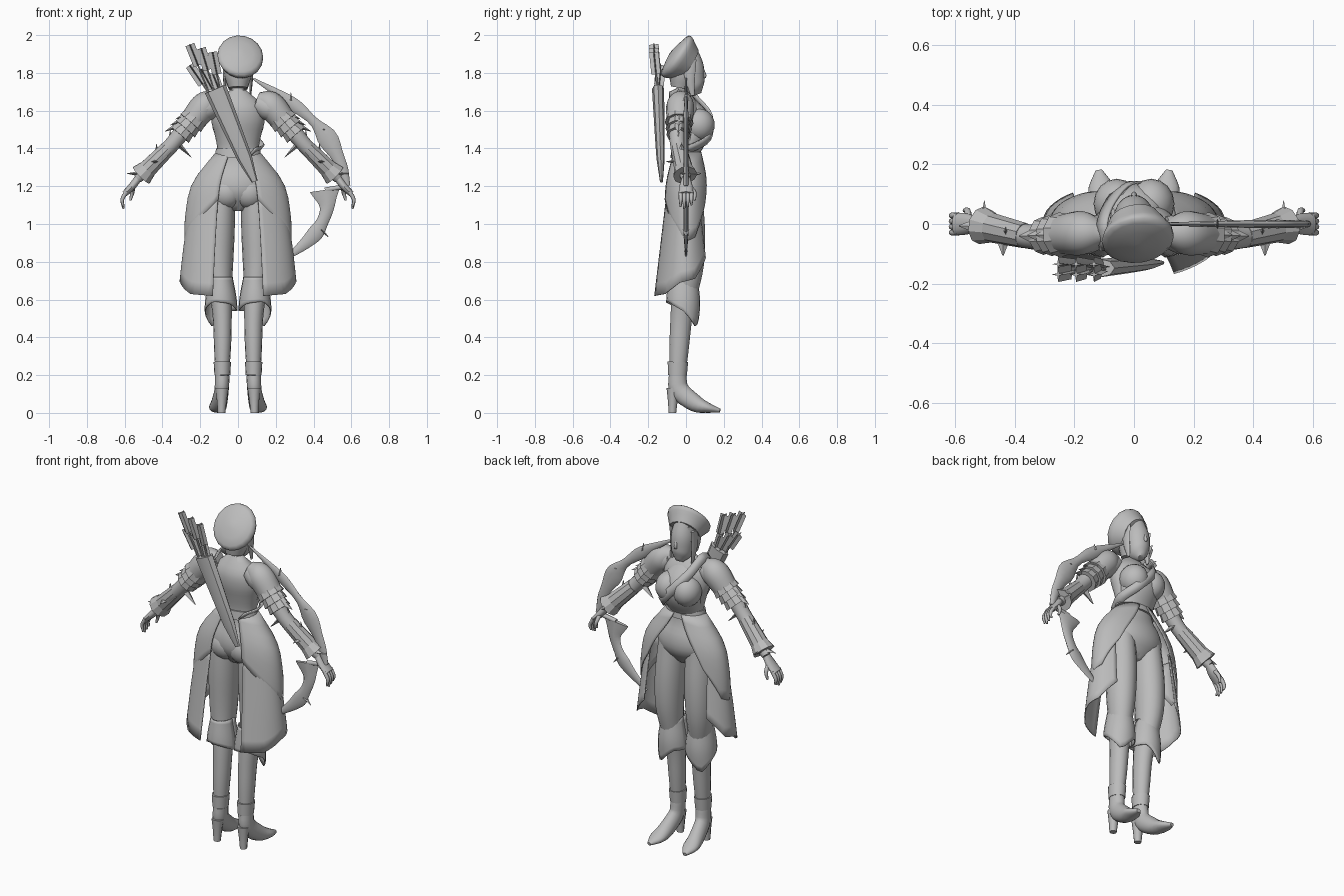
import bpy
import math
from mathutils import Vector

old = bpy.data.objects.get("Cube")
if old:
    bpy.data.objects.remove(old, do_unlink=True)

grey = bpy.data.materials.new("plain grey")
grey.use_nodes = True
grey.diffuse_color = (.5, .5, .5, 1)
grey.node_tree.nodes["Principled BSDF"].inputs["Base Color"].default_value = grey.diffuse_color

X = Vector((1, 0, 0))
Y = Vector((0, 1, 0))
Z = Vector((0, 0, 1))


def finish(name, verts, faces, mirror=False, angle=50, thick=0):
    """Make an object, shade it, and add optional thickness and mirroring."""
    mesh = bpy.data.meshes.new(name)
    mesh.from_pydata([tuple(v) for v in verts], [], faces)
    mesh.materials.append(grey)
    obj = bpy.data.objects.new(name, mesh)
    bpy.context.collection.objects.link(obj)
    bpy.ops.object.select_all(action='DESELECT')
    obj.select_set(True)
    bpy.context.view_layer.objects.active = obj
    bpy.ops.object.mode_set(mode='EDIT')
    bpy.ops.mesh.select_all(action='SELECT')
    bpy.ops.mesh.normals_make_consistent(inside=False)
    bpy.ops.object.mode_set(mode='OBJECT')
    bpy.ops.object.shade_smooth_by_angle(angle=math.radians(angle))
    if thick:
        obj.modifiers.new("thickness", 'SOLIDIFY').thickness = thick
    if mirror:
        obj.modifiers.new("mirror", 'MIRROR').use_mirror_merge = False


def curve(keys, t, straight=False):
    """Point at t on a smooth (or straight-sided) line through evenly spaced keys."""
    if len(keys) == 1:
        return keys[0]
    padded = [keys[0] * 2 - keys[1], *keys, keys[-1] * 2 - keys[-2]]
    i = min(int(t * (len(keys) - 1)), len(keys) - 2)
    s = t * (len(keys) - 1) - i
    a, b, c, d = padded[i:i + 4]
    if straight:
        return b + (c - b) * s
    return b + ((c - a) + ((a * 2 - b * 5 + c * 4 - d) + ((b - c) * 3 + d - a) * s) * s) * s / 2


def grid_faces(rows, columns, closed=False):
    wrap = columns if closed else columns - 1
    return [[i * columns + k, i * columns + (k + 1) % columns,
             (i + 1) * columns + (k + 1) % columns, (i + 1) * columns + k]
            for i in range(rows - 1) for k in range(wrap)]


def tube(name, path, radii, across=None, flat=1, ref=X, sides=16, steps=14, mirror=False, angle=50):
    """Closed loft on a path: radii lie along ref, across (or flat * radii) beside it."""
    path = [Vector(p) for p in path]
    centres = [curve(path, i / steps) for i in range(steps + 1)]
    verts = []
    for i, centre in enumerate(centres):
        tangent = (centres[min(i + 1, steps)] - centres[max(i - 1, 0)]).normalized()
        u = (ref - tangent * ref.dot(tangent)).normalized()
        v = tangent.cross(u)
        wide = curve(radii, i / steps)
        deep = curve(across, i / steps) if across else wide * flat
        for k in range(sides):
            a = math.tau * k / sides
            verts.append(centre + u * math.cos(a) * wide + v * math.sin(a) * deep)
    faces = grid_faces(steps + 1, sides, True)
    faces += [list(range(sides)), list(range(len(verts) - sides, len(verts)))]
    finish(name, verts, faces, mirror, angle)


def ball(name, centre, radius, flat=1, tall=1):
    """Mirrored pair of ellipsoids."""
    centre = Vector(centre)
    rings = [radius * max(math.sin(math.pi * i / 12), .05) for i in range(13)]
    heights = [centre - Z * radius * tall * math.cos(math.pi * i / 12) for i in range(13)]
    tube(name, heights, rings, flat=flat, steps=12, mirror=True)


def spike(name, base, tip, width, mirror=False):
    tube(name, [base, tip], [width, .002], flat=.5, ref=Y, sides=4, steps=1, mirror=mirror, angle=20)


def cloth(name, centre, top, low, radii, depths, hems, start, ends, thick=.006):
    """Mirrored pair of curved panels around a centre with a pointed hem."""
    columns, rows = 21, 9
    verts = []
    for i in range(columns):
        s = i / (columns - 1)
        for j in range(rows):
            t = j / (rows - 1)
            a = math.radians(start + (curve(ends, t) - start) * s)
            z = top + (curve(hems, s, True) - top) * t
            f = (top - z) / (top - low)
            verts.append((centre[0] + curve(radii, f) * math.cos(a),
                          centre[1] + curve(depths, f) * math.sin(a), z))
    finish(name, verts, grid_faces(columns, rows), True, 40, thick)


# Torso, bust and neck
tube("torso", [(0, 0, 1.07), (0, 0, 1.4), (0, -.02, 1.71)],
     [.06, .16, .165, .12, .11, .125, .142, .125, .04], flat=.62, sides=24, steps=24)
tube("bodice", [(0, .01, 1.66), (0, .05, 1.53), (0, .01, 1.39)], [.06, .115, .105], [.03, .085, .065], sides=24)
ball("bust", (.058, .068, 1.525), .078, flat=1.08, tall=1.1)
ball("buttocks", (.06, -.03, 1.165), .085, flat=.9)
tube("neck", [(0, -.02, 1.66), (0, .01, 1.76)], [.045, .035, .035])
tube("waist_belt", [(0, 0, 1.35), (0, 0, 1.4)], [.125, .116], flat=.66, sides=24, steps=1)

# Chest strap
strap_path = [Vector(p) for p in ((-.1, -.09, 1.68), (-.11, 0, 1.71), (-.08, .08, 1.64), (-.02, .14, 1.56),
                                  (.07, .13, 1.46), (.125, .03, 1.4), (.08, -.08, 1.38))]
strap_width = Vector((.016, 0, .02))
finish("chest_strap", [curve(strap_path, i / 24) + strap_width * side for i in range(25) for side in (-1, 1)],
       grid_faces(25, 2), thick=.008)

# Head, face and hair
tube("head", [(0, .06, 1.685), (0, .03, 1.76), (0, .01, 1.92)], [.02, .05, .062, .066, .045], flat=1.12, sides=20)
tube("nose", [(0, .085, 1.83), (0, .099, 1.785), (0, .088, 1.775)], [.005, .01, .007], sides=8, steps=6)
tube("lips", [(0, .081, 1.755), (0, .083, 1.73)], [.008, .018, .01], flat=.7, sides=10, steps=6)
ball("eyes", (.028, .079, 1.808), .013, flat=.55, tall=.4)
tube("hair", [(0, -.03, 1.72), (0, 0, 1.9)], [.05, .07, .075, .068])
tube("side_locks", [(.07, .02, 1.87), (.07, .02, 1.78), (.066, .035, 1.68)], [.009, .01, .004],
     [.035, .028, .01], sides=8, mirror=True)
tube("beret", [(0, .015, 1.845), (.012, -.045, 1.885), (.016, -.08, 1.91)], [.085, .105, .122, .105, .02],
     flat=1.08, sides=18, steps=8)

# Legs, boots and heels
hip, thigh, shin, ankle = (.09, 0, 1.2), (.1, .01, .8), (.083, -.025, .5), (.083, -.045, .2)
tube("legs", [hip, thigh, shin, ankle], [.07, .08, .075, .06, .05, .045, .036], flat=1.15, steps=20, mirror=True)
tube("boot_feet", [ankle, (.087, -.035, .12), (.1, .05, .05), (.11, .12, .026), (.118, .18, .012)],
     [.039, .038, .043, .044, .012], [.046, .052, .045, .026, .01], mirror=True)
tube("boot_heels", [(.085, -.068, .13), (.087, -.072, 0)], [.035, .026, .02], sides=8, steps=4, mirror=True)
tube("ankle_bands", [ankle, (.083, -.043, .27)], [.042, .046], flat=1.18, steps=1, mirror=True)
cloth("boot_cuffs", (.09, -.015), .72, .45, [.062, .085, .085], [.075, .09, .078],
      [.54, .58, .59, .54, .45, .54, .54], -180, [180])

# Hip guards and lower coat tails
cloth("hip_guards", (0, .005), 1.38, .9, [.118, .24, .278, .285], [.078, .12, .13, .13],
      [1.13, 1, .9, .93, 1.1], -67, [78, 48])
cloth("coat_tails", (0, -.005), 1.15, .62, [.25, .288, .318], [.11, .145, .18],
      [.62, .63, .69, .71, .82], -65, [42, 46])

# Arms and layered shoulder guards
shoulder, elbow, wrist = Vector((.15, -.03, 1.65)), Vector((.35, -.043, 1.42)), Vector((.53, 0, 1.24))
tube("arms", [(.1, -.025, 1.64), (.22, -.04, 1.58), elbow, wrist], [.05, .068, .058, .046, .041, .04, .025],
     ref=Y, mirror=True)
tube("shoulder_guards", [(.1, -.03, 1.665), (.17, -.03, 1.63), shoulder.lerp(elbow, .5)], [.035, .073, .066],
     ref=Y, mirror=True)
for i in range(3):
    upper = shoulder.lerp(elbow, .25 + i * .14)
    lower = shoulder.lerp(elbow, .5 + i * .14)
    tube("arm_plate", [upper, lower], [.062 - i * .006, .076 - i * .006], ref=Y, sides=10, steps=1,
         mirror=True, angle=20)
    spike("arm_plate_point", lower + X * .015 + Z * .05, lower + X * .08 + Z * .02, .034, True)

# Bracers with spikes
for name, near, far, width in (("bracers", .1, .7, .05), ("bracer_cuffs", .6, .9, .064)):
    tube(name, [elbow.lerp(wrist, near), elbow.lerp(wrist, far)], [.043, width], ref=Y,
         sides=10, steps=1, mirror=True, angle=30)
for along, direction in ((.05, Z), (.45, Z), (.85, X), (.5, -Y), (.85, Y), (-.1, -X - Z)):
    root = elbow.lerp(wrist, along)
    spike("bracer_spike", root + direction * .025, root + direction * .085, .025, True)

# Hands
tube("palms", [wrist, (.56, 0, 1.2), (.6, 0, 1.16)], [.024, .035, .038], [.02, .02, .016], ref=Y, sides=12, mirror=True)
for i in range(4):
    y = (i - 1.5) * .019
    tip = 1.08 + .01 * abs(i - 1)
    tube("finger", [(.59, y, 1.17), (.613, y, 1.13), (.606, y, tip)], [.011, .01, .005], ref=Y, sides=8, steps=6,
         mirror=True)
tube("thumb", [(.555, .02, 1.2), (.56, .045, 1.165), (.57, .045, 1.125)], [.012, .011, .006], ref=Y, sides=8,
     steps=6, mirror=True)

# Bow
upper_limb = [(.08, 0, 1.77), (.28, 0, 1.645), (.44, 0, 1.5), (.535, 0, 1.34), (.58, 0, 1.2)]
lower_limb = [(.46, 0, 1.18), (.47, 0, 1.08), (.43, 0, .98), (.37, 0, .91), (.26, 0, .82)]
tube("bow_upper_limb", upper_limb, [.005, .014, .012], [.005, .02, .034, .024, .054, .035, .028, .015],
     ref=Y, sides=8, steps=20)
tube("bow_lower_limb", lower_limb, [.012, .014, .005], [.08, .042, .032, .042, .03, .01], ref=Y, sides=8, steps=20)
tube("bow_grip", [upper_limb[-1], lower_limb[0]], [.013], ref=Y, sides=8, steps=1)
for point, direction in ((upper_limb[2], X), (upper_limb[1], Z), (lower_limb[2], X - Z)):
    spike("bow_thorn", Vector(point) + direction * .01, Vector(point) + direction * .05, .018)

# Quiver and arrows
mouth = Vector((-.12, -.148, 1.715))
tube("quiver", [(.088, -.13, 1.225), mouth], [.008, .022, .026, .029, .032], [.016, .04, .047, .054, .06],
     ref=Y, sides=8, steps=4, angle=30)
for row in range(2):
    for column in range(3):
        end = Vector((-.255 + column * .06, -.17 + row * .035, 1.95 - column * .02 - row * .11))
        root = mouth + X * (column - 1) * .03 - Z * .03
        axis = (end - root).normalized()
        tube("arrow_shaft", [root, end], [.005], ref=Y, sides=6, steps=1)
        for wide, thin in ((.025, .004), (.004, .025)):
            tube("arrow_feather", [end - axis * .12, end], [wide], [thin], ref=Y, sides=4, steps=1, angle=20)
